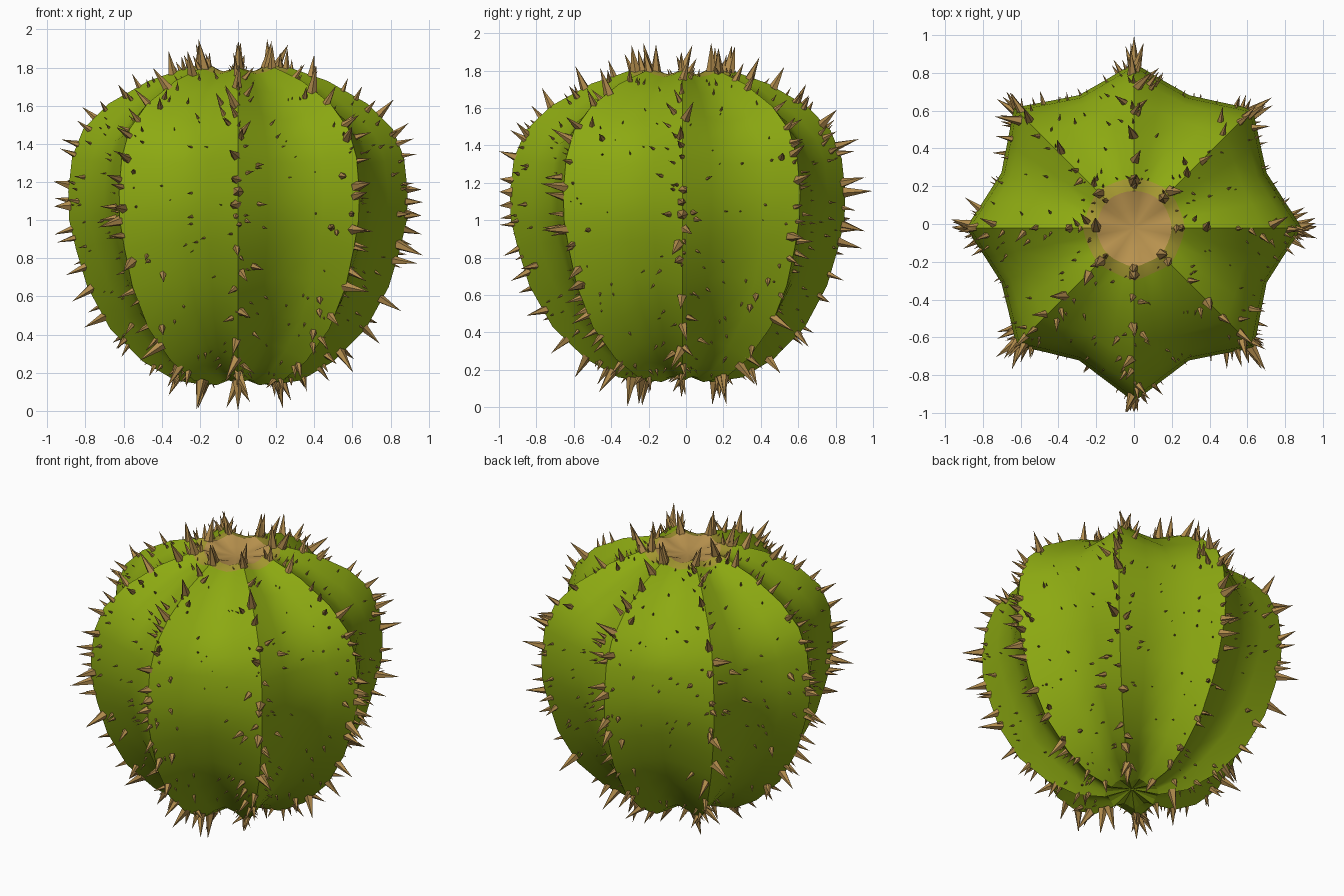
import bpy, bmesh, math, random
from mathutils import Vector

if "Cube" in bpy.data.objects:
    bpy.data.objects.remove(bpy.data.objects["Cube"])

random.seed(7)
RIBS, SEG = 8, 4
COLS = RIBS * SEG
CY = -0.02

# ridge profile bottom to top: radius, height, groove depth
PROFILE = [(0.16, 0.135, 0.03), (0.33, 0.16, 0.08), (0.50, 0.26, 0.12), (0.67, 0.43, 0.14),
           (0.79, 0.65, 0.14), (0.85, 0.85, 0.135), (0.885, 1.0, 0.13), (0.89, 1.15, 0.13),
           (0.87, 1.33, 0.13), (0.81, 1.48, 0.125), (0.68, 1.61, 0.11), (0.47, 1.73, 0.07),
           (0.27, 1.80, 0.035), (0.20, 1.81, 0.03)]
RIB_SCALE = [1.0, 1.0, 0.98, 1.01, 1.0, 0.99, 1.035, 1.01]
N = len(PROFILE)


def material(name, rgb):
    m = bpy.data.materials.new(name)
    m.diffuse_color = (*rgb, 1)
    m.use_nodes = True
    m.node_tree.nodes["Principled BSDF"].inputs["Base Color"].default_value = m.diffuse_color
    return m


green = material("cactus_green", (0.265, 0.40, 0.006))
olive = material("crown_edge_olive", (0.37, 0.31, 0.03))
tan = material("crown_tan", (0.50, 0.30, 0.08))
brown = material("spine_tan", (0.45, 0.265, 0.075))


def row(i):
    return Vector(PROFILE[max(0, min(N - 1, i))])


def surface(theta, t):
    """Point on the ribbed body; t counts profile rows."""
    t = max(0.0, min(N - 1.001, t))
    i = int(t)
    r, z, d = row(i).lerp(row(i + 1), t - i)
    tangent = (row(i) - row(i - 1)).lerp(row(i + 2) - row(i + 1), t - i) + row(i + 1) - row(i)
    n = Vector((tangent.y, -tangent.x)).normalized()
    a = (theta / (2 * math.pi) * RIBS) % RIBS
    u = abs(a - round(a)) * 2
    drop = d * (1 - (1 - u) ** 1.6)
    k = 1 + (RIB_SCALE[round(a) % RIBS] - 1) * (1 - u)
    r, z = (r - n.x * drop) * k, z - n.y * drop
    return Vector((r * math.cos(theta), r * math.sin(theta) + CY, z))


def normal(theta, t):
    e = 0.04
    du = surface(theta + e, t) - surface(theta - e, t)
    dv = surface(theta, t + 0.4) - surface(theta, t - 0.4)
    return du.cross(dv).normalized()


def finish(bm, name, mats):
    mesh = bpy.data.meshes.new(name)
    bm.to_mesh(mesh)
    bm.free()
    for m in mats:
        mesh.materials.append(m)
    ob = bpy.data.objects.new(name, mesh)
    bpy.context.collection.objects.link(ob)
    return ob


# ribbed body with sunken bottom and crown
bm = bmesh.new()
rings = [[bm.verts.new(surface(2 * math.pi * c / COLS, j)) for c in range(COLS)] for j in range(N - 1)]
rings.append([bm.verts.new(surface(2 * math.pi * c / COLS, N - 1)) for c in range(COLS)])
crown = []
for v in rings[-1]:
    crown.append(bm.verts.new((v.co.x * 0.5, (v.co.y - CY) * 0.5 + CY, 1.765)))
rings.append(crown)
for j in range(len(rings) - 1):
    for c in range(COLS):
        d = (c + 1) % COLS
        f = bm.faces.new((rings[j][c], rings[j][d], rings[j + 1][d], rings[j + 1][c]))
        f.smooth = True
        f.material_index = 2 if j >= N - 1 else 1 if j == N - 2 else 0
top = bm.verts.new((0, CY, 1.755))
base = bm.verts.new((0, CY, 0.18))
for c in range(COLS):
    d = (c + 1) % COLS
    f = bm.faces.new((crown[c], crown[d], top))
    f.material_index = 2
    f.smooth = True
    bm.faces.new((rings[0][d], rings[0][c], base))
# keep ridges and crown rim crisp
for j in range(N - 1):
    for c in range(0, COLS, SEG):
        bm.edges.get((rings[j][c], rings[j + 1][c])).smooth = False
for c in range(COLS):
    for ring in (rings[0], rings[N - 1]):
        bm.edges.get((ring[c], ring[(c + 1) % COLS])).smooth = False
finish(bm, "cactus_body", [green, olive, tan])

# spines
bm = bmesh.new()


def spine(theta, t, length, width, jitter=0.2):
    p, n = surface(theta, t), normal(theta, t)
    n = (n + Vector([random.uniform(-jitter, jitter) for _ in range(3)])).normalized()
    tip = p + n * length
    while max(abs(tip.x) - 0.97, abs(tip.y) - 1.0, -tip.z, tip.z - 1.95) > 1e-4:
        length *= 0.9
        tip = p + n * length
    side = n.orthogonal().normalized()
    other = n.cross(side)
    spin = random.uniform(0, 6.28)
    ring = []
    for k in range(5):
        a = spin + k * 2 * math.pi / 5
        ring.append(bm.verts.new(p - n * 0.012 + (side * math.cos(a) + other * math.sin(a)) * width))
    apex = bm.verts.new(tip)
    for k in range(5):
        bm.faces.new((ring[k], ring[(k + 1) % 5], apex))
    bm.faces.new(ring[::-1])


step = 2 * math.pi / RIBS
for rib in range(RIBS):
    a = rib * step
    # large spines along the ridge
    for k in range(19):
        t = 0.4 + k * (N - 1.6) / 18 + random.uniform(-0.25, 0.25)
        length = random.uniform(0.07, 0.145)
        spine(a + random.uniform(-0.03, 0.03), t, length, length * 0.21)
    # medium spines flanking the ridge
    for k in range(20):
        t = random.uniform(0.5, N - 1.5)
        length = random.uniform(0.04, 0.10)
        spine(a + random.gauss(0, 0.1), t, length, length * 0.22)
    # tiny spines scattered over the grooves
    for k in range(45):
        length = random.uniform(0.02, 0.05)
        spine(a + random.uniform(0, step), random.uniform(0.6, N - 1.6), length, length * 0.2)
# longest spines reaching the outer limits
for rib, t in ((0, 6.2), (2, 7), (4, 6.5), (6, 7)):
    spine(rib * step, t, 0.16, 0.03, 0)
for rib, t in ((5, 12.2), (6, 12.4), (2, 12.3)):
    spine(rib * step, t, 0.15, 0.03, 0.05)
for rib, t in ((5, 0.7), (6, 0.6), (1, 0.8)):
    spine(rib * step, t, 0.15, 0.03, 0.02)
finish(bm, "spines", [brown])
